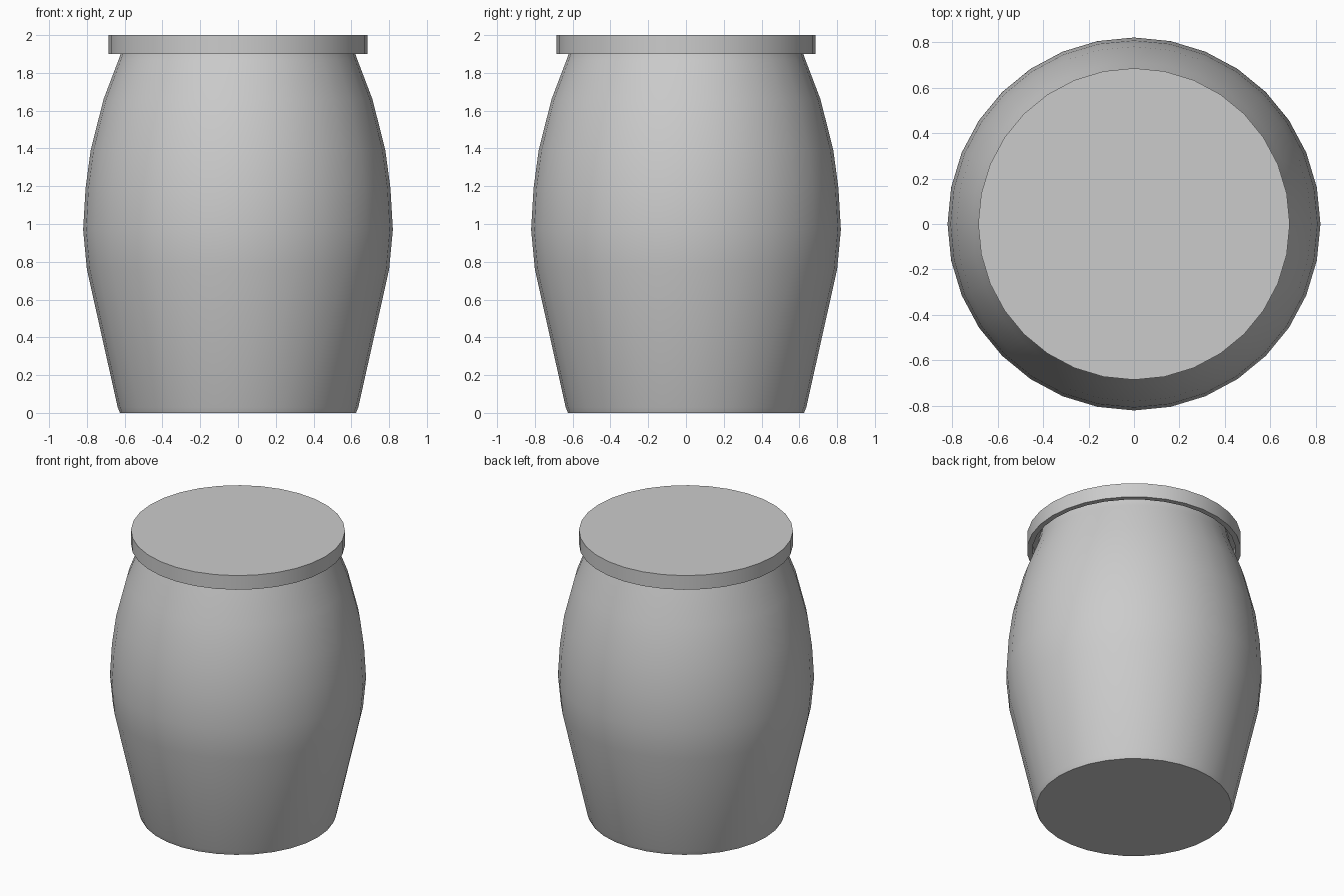
import bpy, bmesh, math

if "Cube" in bpy.data.objects:
    bpy.data.objects.remove(bpy.data.objects["Cube"])

SIDES = 32


def lathe(name, profile):
    """Revolve (radius, z) points around z; zero radius gives a pole."""
    bm = bmesh.new()
    rings = []
    for r, z in profile:
        ring = []
        for i in range(SIDES):
            a = 2 * math.pi * i / SIDES
            ring.append(bm.verts.new((r * math.cos(a), r * math.sin(a), z)))
        rings.append(ring)
    for lower, upper in zip(rings, rings[1:]):
        for i in range(SIDES):
            j = (i + 1) % SIDES
            bm.faces.new((lower[i], lower[j], upper[j], upper[i]))
    # close both ends with flat discs
    bm.faces.new(rings[0][::-1])
    bm.faces.new(rings[-1])
    bmesh.ops.recalc_face_normals(bm, faces=bm.faces)
    mesh = bpy.data.meshes.new(name)
    bm.to_mesh(mesh)
    bm.free()
    obj = bpy.data.objects.new(name, mesh)
    bpy.context.collection.objects.link(obj)
    bpy.ops.object.select_all(action='DESELECT')
    obj.select_set(True)
    bpy.context.view_layer.objects.active = obj
    bpy.ops.object.shade_smooth_by_angle(angle=math.radians(35))
    return obj


# bulging jar body, neck running up inside the lid
lathe("jar_body", [(0.625, 0), (0.637, 0.03), (0.80, 0.76), (0.82, 0.97),
                   (0.807, 1.19), (0.78, 1.39), (0.712, 1.66),
                   (0.632, 1.87), (0.615, 1.92), (0.61, 1.96)])

# lid: shallow cap with a thin rim around the neck
lathe("lid", [(0.65, 1.965), (0.65, 1.90), (0.685, 1.90), (0.685, 2.0)])
